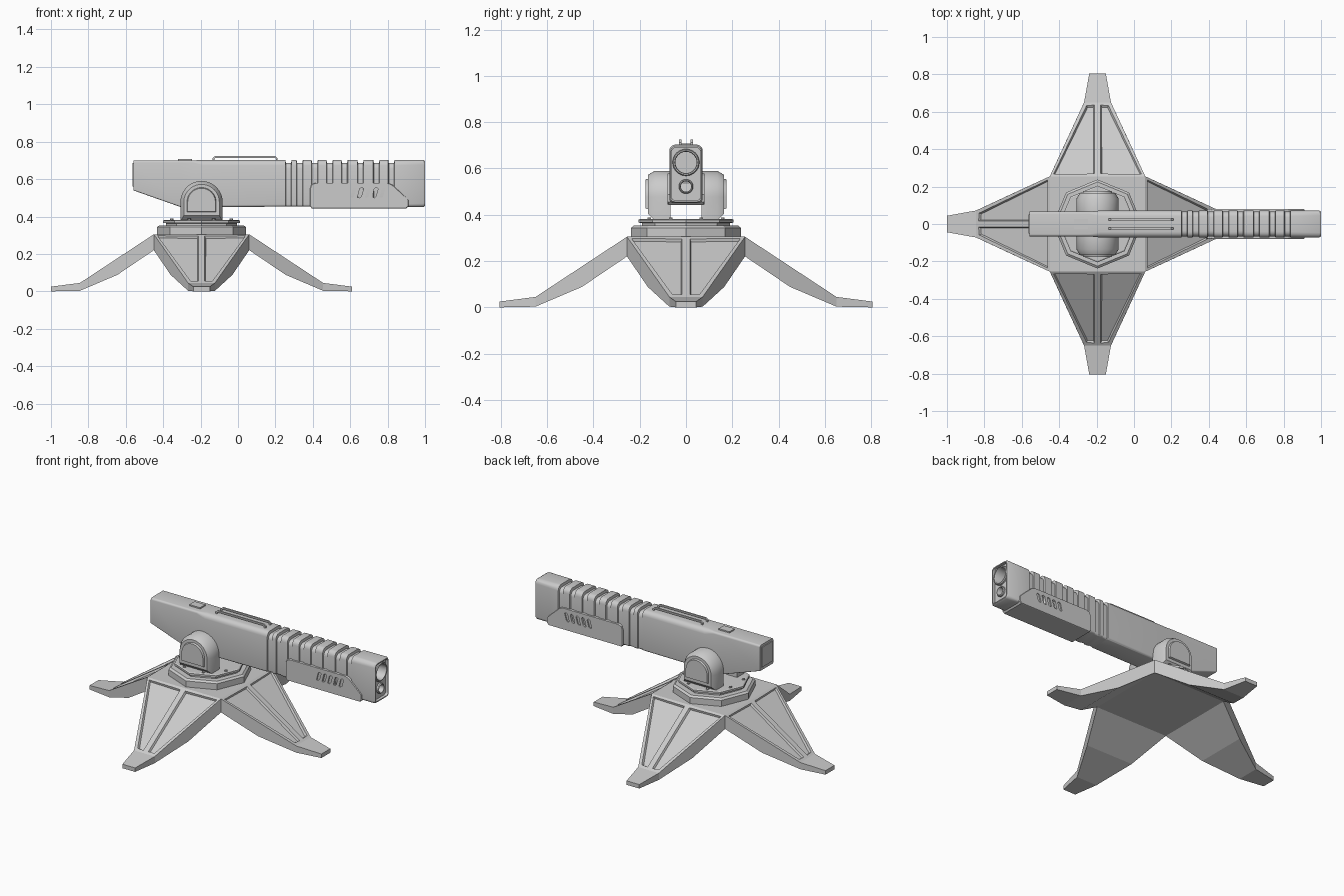
import bpy, bmesh
from math import pi, sin, cos

if "Cube" in bpy.data.objects:
    bpy.data.objects.remove(bpy.data.objects["Cube"])

CX = -0.195          # pivot axis of the stand


def finish(name, bm, smooth=False):
    bmesh.ops.recalc_face_normals(bm, faces=bm.faces[:])
    me = bpy.data.meshes.new(name)
    bm.to_mesh(me)
    bm.free()
    ob = bpy.data.objects.new(name, me)
    bpy.context.collection.objects.link(ob)
    if smooth:
        bpy.ops.object.select_all(action='DESELECT')
        ob.select_set(True)
        bpy.context.view_layer.objects.active = ob
        bpy.ops.object.shade_smooth_by_angle(angle=0.6)
    return ob


def loft(name, rings, smooth=False, closed=False):
    """Skin equal-length rings of points; cap the ends or join last to first."""
    bm = bmesh.new()
    vs = [[bm.verts.new(p) for p in ring] for ring in rings]
    n = len(vs[0])
    pairs = list(zip(vs, vs[1:])) + ([(vs[-1], vs[0])] if closed else [])
    for a, b in pairs:
        for i in range(n):
            j = (i + 1) % n
            bm.faces.new((a[i], a[j], b[j], b[i]))
    if not closed:
        bm.faces.new(vs[0])
        bm.faces.new(vs[-1])
    return finish(name, bm, smooth)


def box(name, x0, x1, y0, y1, z0, z1):
    return loft(name, [[(x, y0, z0), (x, y1, z0), (x, y1, z1), (x, y0, z1)] for x in (x0, x1)])


def circle_x(x, r, z, n=32):
    return [(x, r * cos(2 * pi * i / n), z + r * sin(2 * pi * i / n)) for i in range(n)]


def disc_z(r, z, n=8, x=CX, y=0):
    return [(x + r * cos(2 * pi * i / n), y + r * sin(2 * pi * i / n), z) for i in range(n)]


def cut(target, cutter):
    m = target.modifiers.new("cut", 'BOOLEAN')
    m.operation, m.object, m.solver = 'DIFFERENCE', cutter, 'EXACT'
    cutter.hide_render = True
    cutter.hide_set(True)


# legs: four splayed wedges with recessed panels
def leg(name, angle):
    bm = bmesh.new()
    v = lambda r, w, z: bm.verts.new((r, w, z))
    c0, c2 = v(.255, 0, .305), v(.65, 0, .045)
    T, B = {}, {}
    for s in (1, -1):
        T[s] = [v(.255, s * .255, .305), v(.65, s * .072, .045), v(.805, s * .044, .025)]
        B[s] = [v(.255, s * .255, .22), v(.45, s * .165, .088), v(.65, s * .072, .003), v(.805, s * .044, 0)]
    panels = []
    for s in (1, -1):
        t, b = T[s], B[s]
        panels.append(bm.faces.new((c0, t[0], t[1], c2)))
        bm.faces.new((t[0], t[1], b[2], b[1], b[0]))
        bm.faces.new((t[1], t[2], b[3], b[2]))
    bm.faces.new((T[1][1], c2, T[-1][1], T[-1][2], T[1][2]))
    for i in range(3):
        bm.faces.new((B[1][i], B[1][i + 1], B[-1][i + 1], B[-1][i]))
    bm.faces.new((T[1][2], T[-1][2], B[-1][3], B[1][3]))
    bm.faces.new((c0, T[1][0], B[1][0], B[-1][0], T[-1][0]))
    bmesh.ops.recalc_face_normals(bm, faces=bm.faces[:])
    bmesh.ops.inset_individual(bm, faces=panels, thickness=.024, depth=0)
    bmesh.ops.inset_individual(bm, faces=panels, thickness=.008, depth=-.012)
    ob = finish(name, bm)
    ob.location.x = CX
    ob.rotation_euler.z = angle


for k, side in enumerate(("right", "back", "left", "front")):
    leg(side + "_leg", k * pi / 2)
box("hub", CX - .255, CX + .255, -.255, .255, .22, .305)

# turntable: stacked octagonal rings with bolts
loft("turntable", [disc_z(r, z) for r, z in (
    (.238, .30), (.238, .343), (.225, .353), (.19, .353), (.19, .364), (.205, .366), (.205, .378), (.198, .382))])
for i in range(8):
    a = (i + .5) * pi / 4
    x, y = CX + .172 * cos(a), .172 * sin(a)
    loft("turntable_bolt", [disc_z(.009, z, 6, x, y) for z in (.375, .389)])


# yoke arms: round-topped uprights with a raised outer cap
def arch(r, zb, y, zc=.477, n=20):
    pts = [(CX + r * cos(pi * i / n), y, zc + r * sin(pi * i / n)) for i in range(n + 1)]
    return pts + [(CX - r, y, zb), (CX + r, y, zb)]


for s, side in ((-1, "front"), (1, "back")):
    loft(side + "_yoke_arm", [arch(r, zb, s * y) for r, zb, y in (
        (.113, .375, .068), (.113, .375, .135), (.095, .405, .165), (.078, .424, .165), (.074, .428, .176))], True)


# gun body: rounded box sections along x
def section(x, zb, zt, hw, ct, cb, n=4):
    pts = []
    for sy, sz, c, a0 in ((1, 1, ct, 0), (-1, 1, ct, 90), (-1, -1, cb, 180), (1, -1, cb, 270)):
        zc = zt - c if sz > 0 else zb + c
        for i in range(n + 1):
            a = (a0 + 90 * i / n) * pi / 180
            pts.append((x, sy * (hw - c) + c * cos(a), zc + c * sin(a)))
    return pts


secs = [(-.56, .54, .70, .066, .012, .006), (-.31, .452, .70, .066, .012, .008),
        (-.24, .45, .70, .066, .012, .008), (-.18, .45, .703, .072, .03, .012)]
# cooling slots across the top
for x in (.27, .33, .41, .49, .57, .655, .74, .82):
    for dx, d in ((-.017, 0), (-.014, 1), (.014, 1), (.017, 0)):
        secs.append((x + dx, .453, .703 - .016 * d, .072 - .006 * d, .03, .012))
# muzzle end with a recessed face
secs += [(.99, .45, .703, .072, .026, .02), (1.0, .456, .697, .066, .022, .016),
         (1.0, .462, .691, .061, .02, .014), (.982, .462, .691, .061, .02, .014)]
body = loft("gun_body", [section(*s) for s in secs], True)

# bores and barrel tubes
for name, z, ro, ri in (("upper_barrel", .626, .058, .046), ("lower_barrel", .522, .031, .022)):
    cut(body, loft(name + "_cutter", [circle_x(x, ro - .003, z) for x in (.86, 1.05)]))
    loft(name, [circle_x(x, r, z) for x, r in (
        (.862, ro), (.992, ro), (.997, ro - .004), (.997, ri + .003), (.99, ri), (.862, ri))], True, True)

# fore-end cheek block with slanted vents
prof = [(.385, .455), (.395, .443), (.90, .443), (.912, .455), (.912, .487),
        (.895, .505), (.825, .57), (.80, .58), (.415, .58), (.393, .572), (.385, .55)]
cheek = loft("fore_end_cheek", [[(cx, y, cz) if abs(y) < .078 else
                                 (.65 + (cx - .65) * .99, y, .51 + (cz - .51) * .97) for cx, cz in prof]
                                for y in (-.079, -.075, .075, .079)])
for s in (-1, 1):
    for i in range(5):
        x = .60 + i * .039
        vent = [(x, .502), (x + .012, .5), (x + .02, .507), (x + .032, .548), (x + .024, .555), (x + .012, .549)]
        cut(cheek, loft("vent_cutter", [[(a, s * y, b) for a, b in vent] for y in (.066, .09)]))

# top rails, sight block and rear plate
for s, side in ((-1, "front"), (1, "back")):
    y = s * .025
    rail = [(-.136, .695), (-.136, .712), (-.122, .724), (.198, .724), (.212, .712), (.212, .695),
            (.202, .695), (.202, .71), (.196, .714), (-.12, .714), (-.126, .71), (-.126, .695)]
    loft(side + "_top_rail", [[(a, y + d, b) for a, b in rail] for d in (-.005, .005)])
box("sight_block", -.32, -.245, -.026, .026, .69, .708)
box("rear_plate", -.565, -.55, -.052, .052, .56, .685)
